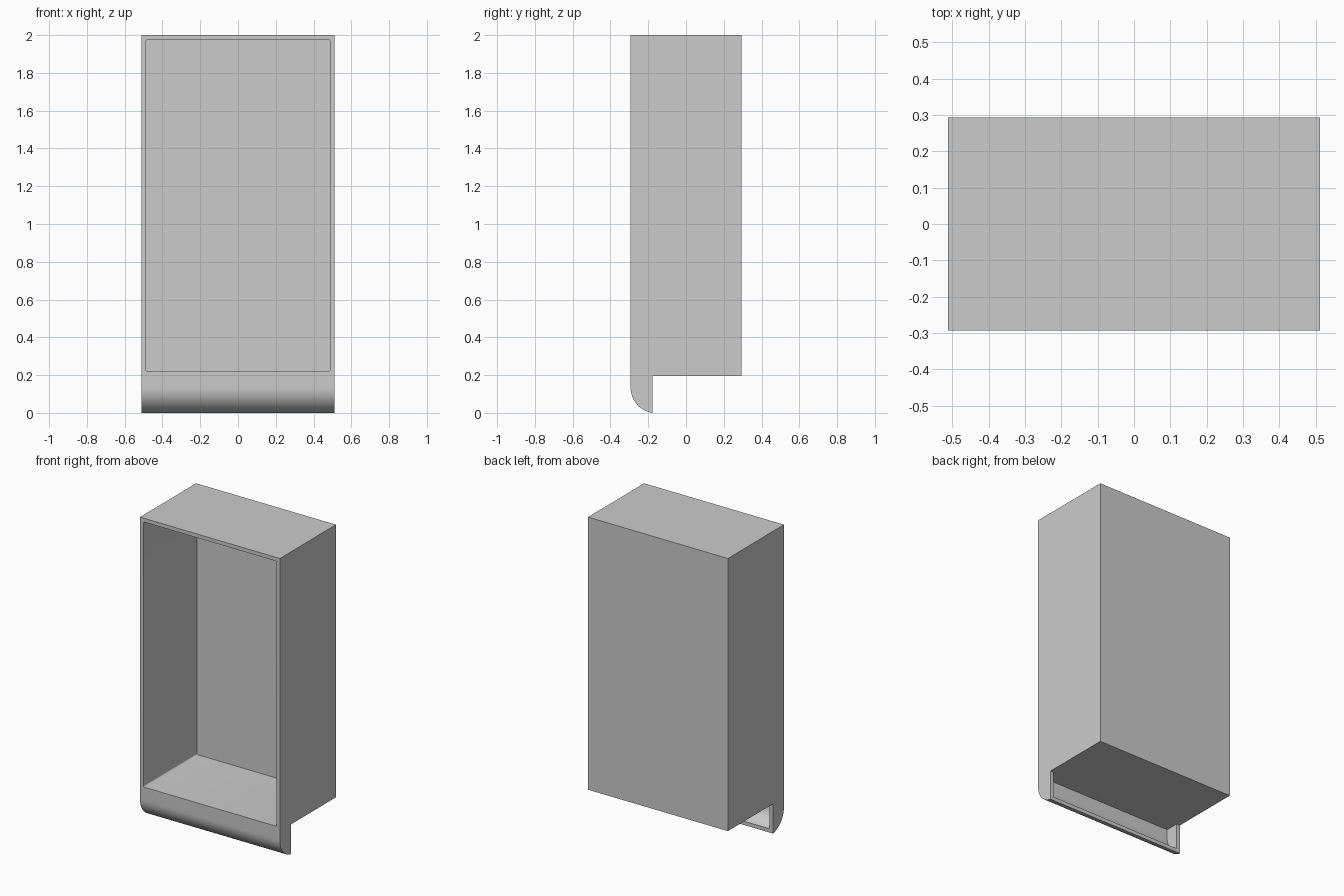
import bpy, bmesh, math

if "Cube" in bpy.data.objects:
    bpy.data.objects.remove(bpy.data.objects["Cube"])

HW, HD = 0.512, 0.293      # half width, half depth
WALL = 0.025               # shell thickness
BASE = 0.196               # underside of the main box
LIP_Y = -0.178             # rear edge of the hanging lip
R = 0.135                  # lip rounding radius
CY, CZ = -HD + R, 0.133    # centre of the lip rounding


def prism(name, profile, to3d, a, b):
    """Extrude a closed 2D profile between a and b along the remaining axis."""
    bm = bmesh.new()
    lo = [bm.verts.new(to3d(p, a)) for p in profile]
    hi = [bm.verts.new(to3d(p, b)) for p in profile]
    n = len(profile)
    bm.faces.new(lo)
    bm.faces.new(hi[::-1])
    for i in range(n):
        j = (i + 1) % n
        bm.faces.new((lo[i], hi[i], hi[j], lo[j]))
    bmesh.ops.recalc_face_normals(bm, faces=bm.faces)
    mesh = bpy.data.meshes.new(name)
    bm.to_mesh(mesh)
    bm.free()
    ob = bpy.data.objects.new(name, mesh)
    bpy.context.collection.objects.link(ob)
    return ob


def arc(r, cy, cz, y_end, steps=20):
    """Lip curve from its front tangent point round to y = y_end."""
    end = math.acos((cy - y_end) / r)
    return [(cy - r * math.cos(end * i / steps), cz - r * math.sin(end * i / steps))
            for i in range(steps + 1)]


def rounded_rect(x, z0, z1, r, steps=4):
    pts = []
    for k, (cx, cz) in enumerate([(x - r, z1 - r), (-x + r, z1 - r),
                                  (-x + r, z0 + r), (x - r, z0 + r)]):
        for i in range(steps + 1):
            t = math.pi / 2 * (k + i / steps)
            pts.append((cx + r * math.cos(t), cz + r * math.sin(t)))
    return pts


def along_x(p, x):
    return (x, p[0], p[1])


def along_y(p, y):
    return (p[0], y, p[1])


# Outer body: box with rounded lip hanging at the front
outer = [(-HD, 2.0)] + arc(R, CY, CZ, LIP_Y) + [(LIP_Y, BASE), (HD, BASE), (HD, 2.0)]
body = prism("cabinet_body", outer, along_x, -HW, HW)
low = min(v.co.z for v in body.data.vertices)
for v in body.data.vertices:
    if v.co.z < BASE - 0.01:
        v.co.z -= low

# Front compartment and hollow inside the lip
front = prism("front_opening_cutter",
              rounded_rect(HW - WALL, BASE + WALL, 2 - WALL, 0.008),
              along_y, -HD - 0.1, HD - WALL)
inner = ([(-HD + WALL, BASE)] + arc(R - WALL, CY, CZ, LIP_Y)
         + [(LIP_Y + 0.05, CZ - R + WALL), (LIP_Y + 0.05, BASE)])
hollow = prism("lip_hollow_cutter", inner, along_x, -HW + WALL, HW - WALL)

bpy.context.view_layer.objects.active = body
body.select_set(True)
for cutter in (front, hollow):
    cutter.hide_render = True
    mod = body.modifiers.new("cut", 'BOOLEAN')
    mod.operation = 'DIFFERENCE'
    mod.solver = 'EXACT'
    mod.object = cutter
    bpy.ops.object.modifier_apply(modifier=mod.name)
for cutter in (front, hollow):
    bpy.data.objects.remove(cutter, do_unlink=True)

# Smooth only the rounded lip; keep box edges sharp
bpy.ops.object.select_all(action='DESELECT')
body.select_set(True)
bpy.context.view_layer.objects.active = body
bpy.ops.object.shade_smooth_by_angle(angle=math.radians(30))
